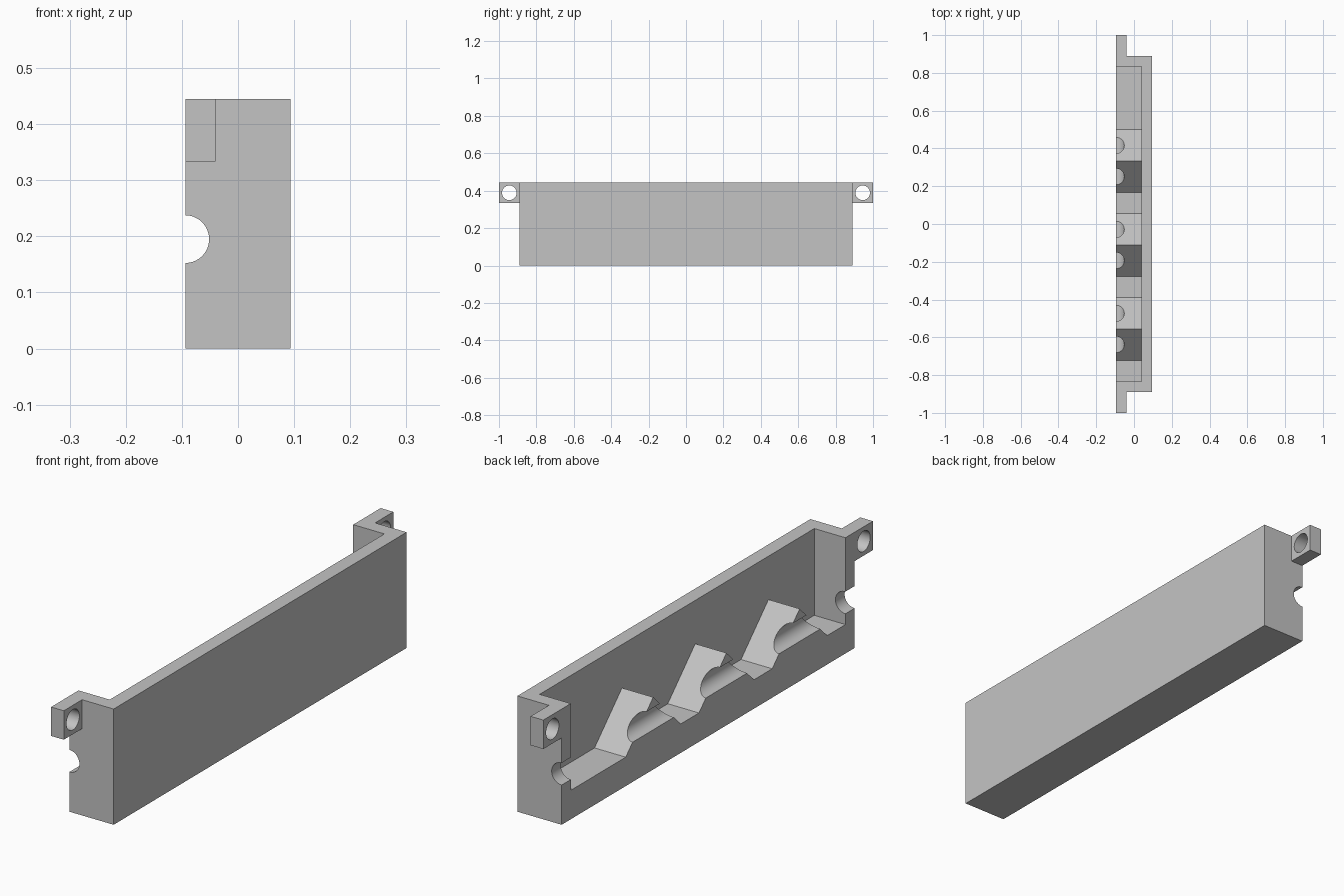
import bpy, bmesh, math
from mathutils import Matrix, Vector

cube = bpy.data.objects.get("Cube")
if cube:
    bpy.data.objects.remove(cube, do_unlink=True)

U = 1 / 18                      # wall thickness, the base module of the part
X0, X1 = -0.094, 0.094          # open side, closed back side
HEIGHT = 8 * U
END = 16 * U                    # half length of the tray body
FLOOR = 2 * U

grey = bpy.data.materials.new("plain grey")
grey.use_nodes = True
grey.diffuse_color = (0.55, 0.55, 0.55, 1)
grey.node_tree.nodes["Principled BSDF"].inputs["Base Color"].default_value = (0.55, 0.55, 0.55, 1)


def finish(name, bm):
    bmesh.ops.recalc_face_normals(bm, faces=bm.faces)
    mesh = bpy.data.meshes.new(name)
    bm.to_mesh(mesh)
    bm.free()
    mesh.materials.append(grey)
    obj = bpy.data.objects.new(name, mesh)
    bpy.context.collection.objects.link(obj)
    return obj


def prism(name, profile, x0, x1):
    """Extrude a (y, z) profile along x."""
    bm = bmesh.new()
    face = bm.faces.new([bm.verts.new((x0, y, z)) for y, z in profile])
    out = bmesh.ops.extrude_face_region(bm, geom=[face])
    verts = [v for v in out["geom"] if isinstance(v, bmesh.types.BMVert)]
    bmesh.ops.translate(bm, verts=verts, vec=(x1 - x0, 0, 0))
    return finish(name, bm)


def rod(name, centre, radius, length, axis):
    bm = bmesh.new()
    turn = Vector((0, 0, 1)).rotation_difference(Vector(axis)).to_matrix().to_4x4()
    bmesh.ops.create_cone(bm, cap_ends=True, segments=64, radius1=radius, radius2=radius,
                          depth=length, matrix=Matrix.Translation(centre) @ turn)
    return finish(name, bm)


def cut(obj, cutter):
    cutter.hide_render = True
    mod = obj.modifiers.new("cut", 'BOOLEAN')
    mod.operation, mod.solver, mod.object = 'DIFFERENCE', 'EXACT', cutter
    bpy.context.view_layer.objects.active = obj
    bpy.ops.object.modifier_apply(modifier=mod.name)
    bpy.data.objects.remove(cutter, do_unlink=True)


def rect(y0, y1, z0, z1):
    return [(y0, z0), (y1, z0), (y1, z1), (y0, z1)]


def shade(obj):
    bpy.ops.object.select_all(action='DESELECT')
    obj.select_set(True)
    bpy.context.view_layer.objects.active = obj
    bpy.ops.object.shade_smooth_by_angle(angle=math.radians(30))


# Tray body: a block hollowed from the open side, leaving three triangular ridges
body = prism("tray_body", rect(-END, END, 0, HEIGHT), X0, X1)
inner = END - U
cavity = [(-inner, FLOOR)]
for i in range(3):
    peak = (-10 + 8 * i) * U
    cavity += [(peak - 3 * U, FLOOR), (peak, FLOOR + 3 * U), (peak + 3 * U, FLOOR)]
cavity += [(inner, FLOOR), (inner, HEIGHT + 0.1), (-inner, HEIGHT + 0.1)]
cut(body, prism("cavity_cutter", cavity, X0 - 0.1, X1 - U))

# Half-round channel along the open side, through the end walls and ridges
cut(body, rod("channel_cutter", (X0, 0, 0.195), 0.0425, 2.2, (0, 1, 0)))
shade(body)

# Mounting tabs with screw holes at both ends
for side, name in ((-1, "front_tab"), (1, "back_tab")):
    y0, y1 = sorted((side * END, side * 1.0))
    tab = prism(name, rect(y0, y1, HEIGHT - 2 * U, HEIGHT), X0, X0 + 0.054)
    cut(tab, rod("hole_cutter", (X0, side * 17 * U, HEIGHT - U), 0.039, 0.4, (1, 0, 0)))
    shade(tab)
